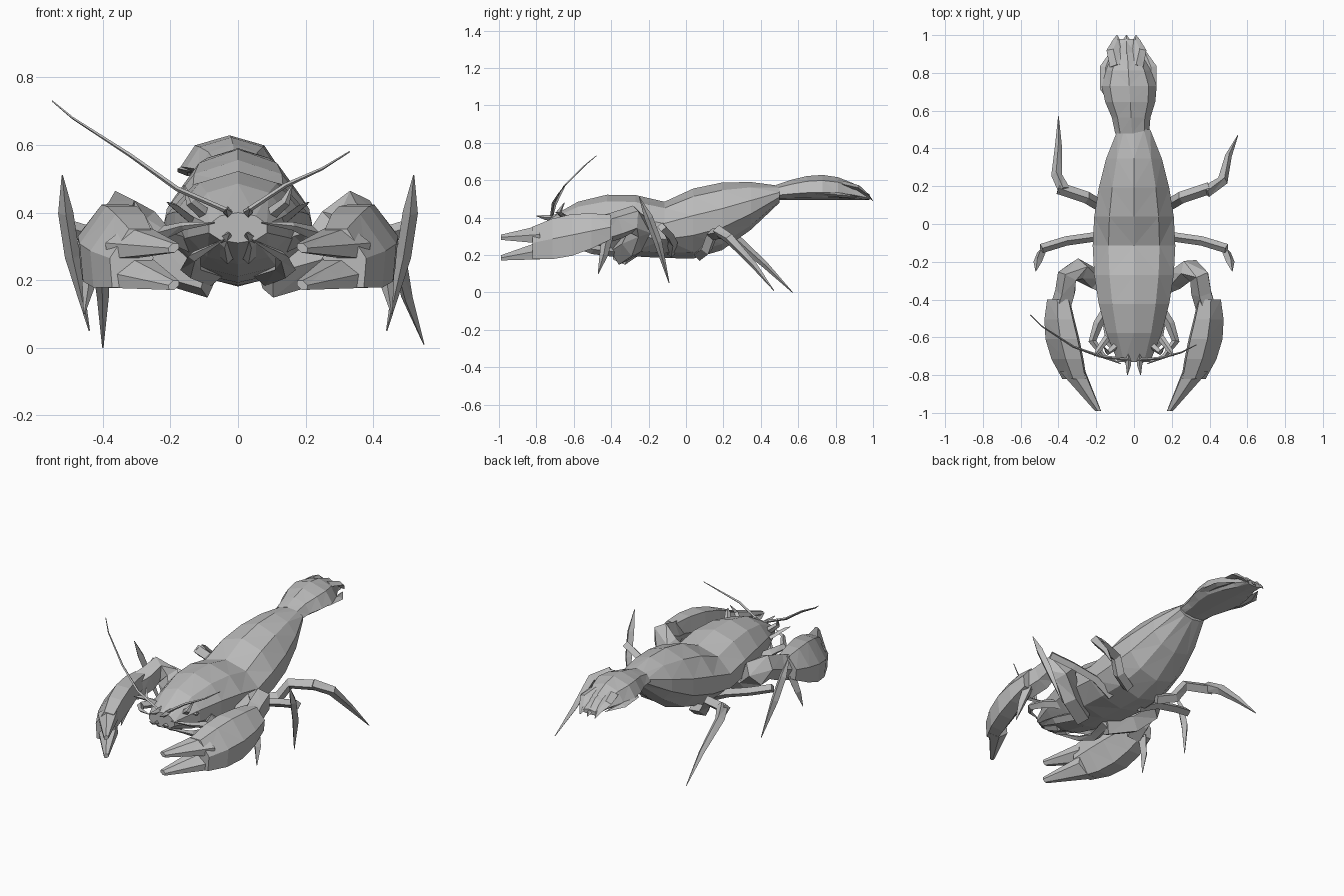
import bpy, bmesh
from math import sin, cos, pi, tau
from mathutils import Vector

cube = bpy.data.objects.get("Cube")
if cube:
    bpy.data.objects.remove(cube)

shell = bpy.data.materials.new("shell_grey")
shell.use_nodes = True
grey = (0.5, 0.5, 0.5, 1)
shell.diffuse_color = grey
shell.node_tree.nodes["Principled BSDF"].inputs["Base Color"].default_value = grey

SIDES = {"left": 1, "right": -1}


def skin(name, rings):
    """Bridge rings of equal length into a closed, faceted, triangulated mesh."""
    bm = bmesh.new()
    loops = [[bm.verts.new(point) for point in ring] for ring in rings]
    count = len(loops[0])
    for first, second in zip(loops, loops[1:]):
        for i in range(count):
            j = (i + 1) % count
            bm.faces.new((first[i], first[j], second[j], second[i]))
    bm.faces.new(reversed(loops[0]))
    bm.faces.new(loops[-1])
    bmesh.ops.triangulate(bm, faces=bm.faces)
    bmesh.ops.recalc_face_normals(bm, faces=bm.faces)
    mesh = bpy.data.meshes.new(name)
    bm.to_mesh(mesh)
    bm.free()
    mesh.materials.append(shell)
    bpy.context.collection.objects.link(bpy.data.objects.new(name, mesh))


def mix(start, end, t):
    return start + (end - start) * t


def steps(count):
    return [i / count for i in range(count + 1)]


def hull_ring(x, y, width, bottom, top, count, waist, ridge):
    """Oval ring; waist sets the height of its widest line, ridge sharpens its back."""
    middle = mix(bottom, top, waist)
    ring = []
    for k in range(count):
        angle = k * tau / count
        rise = cos(angle)
        lift = (top - middle) * rise ** ridge if rise > 0 else (middle - bottom) * rise
        ring.append((x + width * sin(angle), y, middle + lift))
    return ring


def spike(t):
    return 1 - t ** 2


def blade(t):
    return sin(pi * t)


def even(t):
    return 1


def limb(name, path, radius, shape=spike, flat=1.0, up=(0, 0, 1), count=4):
    """Limb along a path; shape sets the thickness from root to tip."""
    points = [Vector(p) for p in path]
    last = len(points) - 1
    rings = []
    for i, point in enumerate(points):
        along = (points[min(i + 1, last)] - points[max(i - 1, 0)]).normalized()
        side = along.cross(Vector(up)).normalized()
        normal = side.cross(along) * flat
        size = max(radius * shape(i / last), 0.002)
        rings.append([point + size * (side * cos(k * tau / count) + normal * sin(k * tau / count))
                      for k in range(count)])
    skin(name, rings)


def pair(name, path, radius, **options):
    for label, s in SIDES.items():
        limb(f"{label}_{name}", [(s * x, y, z) for x, y, z in path], radius, **options)


# Carapace: swells in the middle, belly rises towards the tail
skin("body", [hull_ring(0, mix(-0.73, 0.5, t),
                        0.09 + 0.14 * max(sin(pi * t), 0) ** 0.8,
                        0.18 + 0.13 * (1 - t) ** 5 + 0.3 * max(0, (t - 0.65) / 0.35) ** 1.5,
                        mix(0.4, 0.57, t) + mix(0.09, 0.05, t) * abs(sin(tau * t)) ** 0.8,
                        10, 0.48, 1.15)
              for t in steps(8)])

# Tail stalk swelling into the fan, drooping at the end
skin("tail", [hull_ring(mix(-0.01, -0.04, t), mix(0.48, 0.98, t),
                        0.09 - 0.04 * t + 0.075 * sin(pi * t) ** 2, 0.495,
                        0.575 + 0.055 * sin(pi * t) - 0.05 * t ** 5, 8, 0.3, 1.1)
              for t in steps(6)])

# Fan blades along the end and flaps under the edges
for label, spread in {**SIDES, "middle": 0}.items():
    x = -0.04 + 0.05 * spread
    limb(label + "_fan_blade", [(x, 0.84, 0.58), (x + 0.02 * spread, 0.92, 0.56),
                                (x, 0.97, 0.52), (x, 1, 0.49)], 0.04, flat=0.4)
for label, s in SIDES.items():
    limb(label + "_fan_flap", [(0.05 * s - 0.03, 0.58, 0.51), (0.12 * s - 0.03, 0.72, 0.53),
                               (0.12 * s - 0.03, 0.83, 0.52), (0.08 * s - 0.03, 0.93, 0.51)],
         0.035, shape=blade, flat=0.4)

# Claw arms bent at the elbow
pair("claw_arm", [(0.08, -0.35, 0.22), (0.22, -0.29, 0.26), (0.3, -0.24, 0.35),
                  (0.35, -0.28, 0.39), (0.36, -0.36, 0.36), (0.39, -0.46, 0.33)],
     0.058, shape=even, flat=1.35, count=5)


def claw_ring(s, x, y, z, width, height):
    """Six-sided ring leaning inwards at the top."""
    angles = [k * tau / 6 for k in range(6)]
    return [(s * (x + width * (cos(a) - 0.45 * sin(a))), y, z + height * sin(a)) for a in angles]


def finger(name, root_height, tip_height):
    for label, s in SIDES.items():
        skin(f"{label}_{name}", [claw_ring(s, mix(0.325, 0.19, t), mix(-0.78, -0.99, t),
                                           mix(root_height, tip_height, t),
                                           mix(0.068, 0.016, t), mix(0.055, 0.016, t))
                                 for t in steps(2)])


# Claw palms and their two fingers
for label, s in SIDES.items():
    skin(label + "_claw_palm", [claw_ring(s, 0.4 - 0.085 * t * t, mix(-0.4, -0.82, t),
                                          mix(0.35, 0.265, t),
                                          0.06 + 0.032 * sin(0.85 * pi * t) - 0.01 * t ** 3,
                                          0.075 + 0.055 * sin(0.85 * pi * t))
                                for t in steps(4)])
finger("claw_upper_finger", 0.31, 0.295)
finger("claw_lower_finger", 0.225, 0.185)
pair("wrist_spike", [(0.41, -0.42, 0.3), (0.44, -0.44, 0.2), (0.455, -0.47, 0.1)],
     0.03, up=(0, 1, 0))

# Middle legs ending in upright blades
pair("middle_leg", [(0.1, -0.08, 0.21), (0.22, -0.07, 0.27), (0.36, -0.09, 0.31),
                    (0.49, -0.13, 0.35)], 0.025, shape=even)
pair("middle_leg_blade", [(0.52, -0.25, 0.51), (0.51, -0.2, 0.4), (0.49, -0.15, 0.27),
                          (0.44, -0.09, 0.05)], 0.026, shape=blade, up=(0, 1, 0))

# Rear legs: a broad thigh, then a blade-like shin in its own pose
pair("rear_thigh", [(0.1, 0.07, 0.2), (0.2, 0.11, 0.23), (0.25, 0.14, 0.31),
                    (0.4, 0.19, 0.32)], 0.032, shape=even)
shins = {"left": [(0.38, 0.17, 0.33), (0.47, 0.23, 0.29), (0.5, 0.36, 0.15), (0.55, 0.47, 0.01)],
         "right": [(-0.37, 0.18, 0.33), (-0.41, 0.26, 0.29), (-0.4, 0.42, 0.15), (-0.4, 0.57, 0)]}
for label, path in shins.items():
    limb(label + "_rear_shin", path, 0.032)

# Folded feelers and jaws around the mouth
pair("mouth_leg", [(0.12, -0.42, 0.3), (0.19, -0.53, 0.33), (0.22, -0.62, 0.34),
                   (0.16, -0.7, 0.36), (0.07, -0.74, 0.37)], 0.028)
pair("lower_mouth_leg", [(0.08, -0.32, 0.21), (0.14, -0.5, 0.23), (0.13, -0.63, 0.27),
                         (0.04, -0.74, 0.32)], 0.035, flat=0.8)
pair("jaw", [(0.03, -0.6, 0.28), (0.04, -0.7, 0.32), (0.025, -0.76, 0.34)], 0.035)

# Nose spikes, eye stalks and cheek horns
pair("nose_spike", [(0.03, -0.68, 0.4), (0.03, -0.75, 0.4), (0.035, -0.8, 0.41)], 0.018)
pair("eye_stalk", [(0.09, -0.64, 0.39), (0.14, -0.68, 0.43), (0.16, -0.65, 0.48)],
     0.02, up=(0, 1, 0))
pair("cheek_horn", [(0.14, -0.6, 0.38), (0.19, -0.67, 0.42), (0.21, -0.7, 0.43)], 0.02, flat=0.6)

# Antennae sweeping up and back, the right one longer
limb("right_antenna", [(-0.02, -0.72, 0.4), (-0.18, -0.7, 0.47), (-0.32, -0.65, 0.57),
                       (-0.49, -0.54, 0.68), (-0.55, -0.48, 0.73)], 0.008)
limb("left_antenna", [(0.02, -0.72, 0.4), (0.14, -0.71, 0.48), (0.25, -0.68, 0.53),
                      (0.33, -0.64, 0.58)], 0.008)
